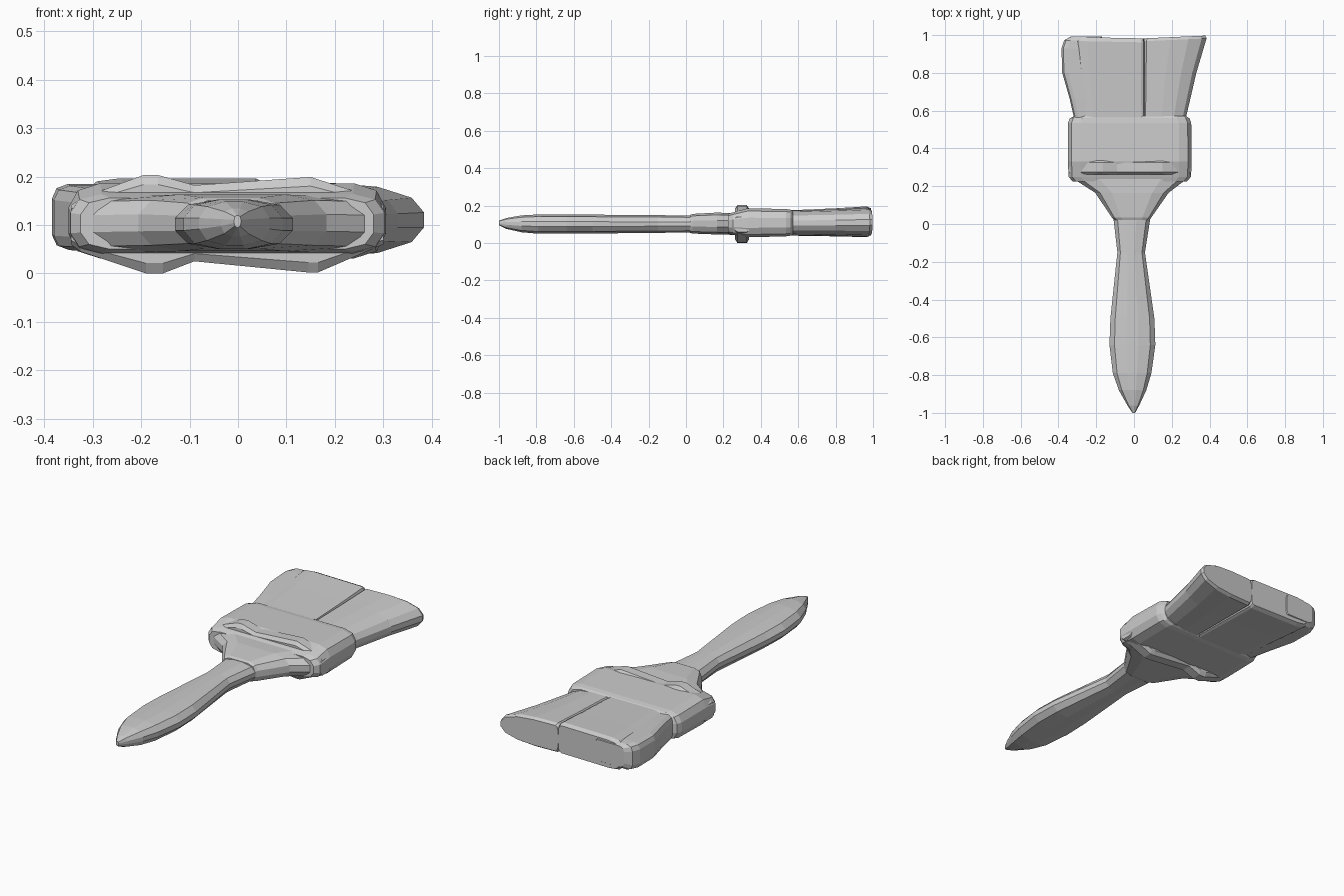
import bpy, bmesh, math


def ring(x0, x1, z0, z1, rl, rr, rz, steps):
    """Rounded rectangle; rl / rr / rz are corner fractions of the half size."""
    w, h = (x1 - x0) / 2, (z1 - z0) / 2
    pts = []
    for i, (sx, sz) in enumerate([(1, 1), (-1, 1), (-1, -1), (1, -1)]):
        rx = w * (rr if sx > 0 else rl)
        cz = h * rz
        cx, cy = (x0 + x1) / 2 + sx * (w - rx), (z0 + z1) / 2 + sz * (h - cz)
        for k in range(steps + 1):
            a = math.pi / 2 * (i + k / steps)
            pts.append((cx + rx * math.cos(a), cy + cz * math.sin(a)))
    return pts


def loft(name, stations, rl, rr, rz, steps=2, slant=0.0):
    """Skin rounded sections along y; slant tilts the last section."""
    bm = bmesh.new()
    rings = []
    for i, (y, *box) in enumerate(stations):
        tilt = slant if i >= len(stations) - 2 else 0
        mid = (box[0] + box[1]) / 2
        rings.append([bm.verts.new((x, y + tilt * (x - mid), z))
                      for x, z in ring(*box, rl, rr, rz, steps)])
    n = len(rings[0])
    for a, b in zip(rings, rings[1:]):
        for j in range(n):
            bm.faces.new((a[j], a[(j + 1) % n], b[(j + 1) % n], b[j]))
    bm.faces.new(rings[0])
    bm.faces.new(rings[-1])
    return finish(name, bm)


def finish(name, bm):
    bmesh.ops.recalc_face_normals(bm, faces=bm.faces)
    me = bpy.data.meshes.new(name)
    bm.to_mesh(me)
    bm.free()
    ob = bpy.data.objects.new(name, me)
    bpy.context.collection.objects.link(ob)
    return ob


# Handle grip, pointed at the front end
loft("handle", [
    (-1.0, -0.008, 0.006, 0.095, 0.120),
    (-0.96, -0.035, 0.028, 0.076, 0.134),
    (-0.88, -0.080, 0.065, 0.058, 0.148),
    (-0.79, -0.112, 0.092, 0.050, 0.153),
    (-0.64, -0.130, 0.113, 0.050, 0.153),
    (-0.50, -0.125, 0.108, 0.051, 0.152),
    (-0.15, -0.088, 0.058, 0.055, 0.149),
    (0.04, -0.110, 0.088, 0.056, 0.148)], 0.75, 0.75, 0.75)

# Neck flaring into the ferrule
loft("neck", [
    (0.022, -0.105, 0.084, 0.055, 0.150),
    (0.035, -0.118, 0.092, 0.051, 0.156),
    (0.165, -0.205, 0.183, 0.046, 0.163),
    (0.255, -0.345, 0.300, 0.044, 0.160),
    (0.29, -0.340, 0.295, 0.044, 0.160)], 0.45, 0.45, 0.7)

# Metal ferrule band
loft("ferrule", [
    (0.225, -0.325, 0.280, 0.050, 0.156),
    (0.25, -0.346, 0.302, 0.044, 0.164),
    (0.33, -0.350, 0.305, 0.031, 0.186),
    (0.535, -0.350, 0.303, 0.036, 0.182),
    (0.56, -0.340, 0.293, 0.040, 0.178),
    (0.572, -0.315, 0.275, 0.046, 0.172)], 0.2, 0.2, 0.65)

# Raised wavy ridge around the ferrule
crest = [(-0.345, 0.14), (-0.325, 0.155), (-0.195, 0.203), (-0.165, 0.203), (-0.09, 0.182),
         (0.15, 0.199), (0.27, 0.16), (0.30, 0.14)]
keel = [(0.30, 0.06), (0.26, 0.043), (0.165, 0.002), (0.145, 0.002),
        (-0.09, 0.025), (-0.155, 0.0), (-0.19, 0.0), (-0.325, 0.045), (-0.345, 0.06)]
bm = bmesh.new()
outline = crest + keel
loops = []
for y, s in [(0.262, 0.8), (0.275, 1.0), (0.325, 1.0), (0.338, 0.8)]:
    loops.append([bm.verts.new((x, y, 0.105 + (z - 0.105) * s) if 0 < s < 1
                               else (x, y, z)) for x, z in outline])
for a, b in zip(loops, loops[1:]):
    for j in range(len(a)):
        k = (j + 1) % len(a)
        bm.faces.new((a[j], a[k], b[k], b[j]))
bm.faces.new(loops[0])
bm.faces.new(loops[-1])
finish("ferrule_ridge", bm)

# Bristle clumps: left, middle and right
loft("bristles_left", [
    (0.55, -0.315, -0.15, 0.046, 0.170),
    (0.66, -0.340, -0.16, 0.046, 0.176),
    (0.80, -0.380, -0.16, 0.048, 0.181),
    (0.93, -0.384, -0.16, 0.049, 0.185),
    (0.972, -0.370, -0.16, 0.052, 0.184),
    (0.992, -0.335, -0.17, 0.065, 0.175)], 0.3, 0.1, 0.45)
loft("bristles_middle", [
    (0.55, -0.270, 0.055, 0.040, 0.175),
    (0.80, -0.295, 0.055, 0.036, 0.186),
    (0.965, -0.310, 0.055, 0.032, 0.196),
    (0.986, -0.300, 0.052, 0.042, 0.186)], 0.35, 0.1, 0.25, slant=-0.02)
loft("bristles_right", [
    (0.55, 0.050, 0.272, 0.042, 0.173),
    (0.80, 0.050, 0.330, 0.038, 0.180),
    (0.975, 0.050, 0.384, 0.034, 0.187),
    (0.99, 0.053, 0.378, 0.044, 0.178)], 0.1, 1.15, 0.8, steps=3, slant=0.045)
